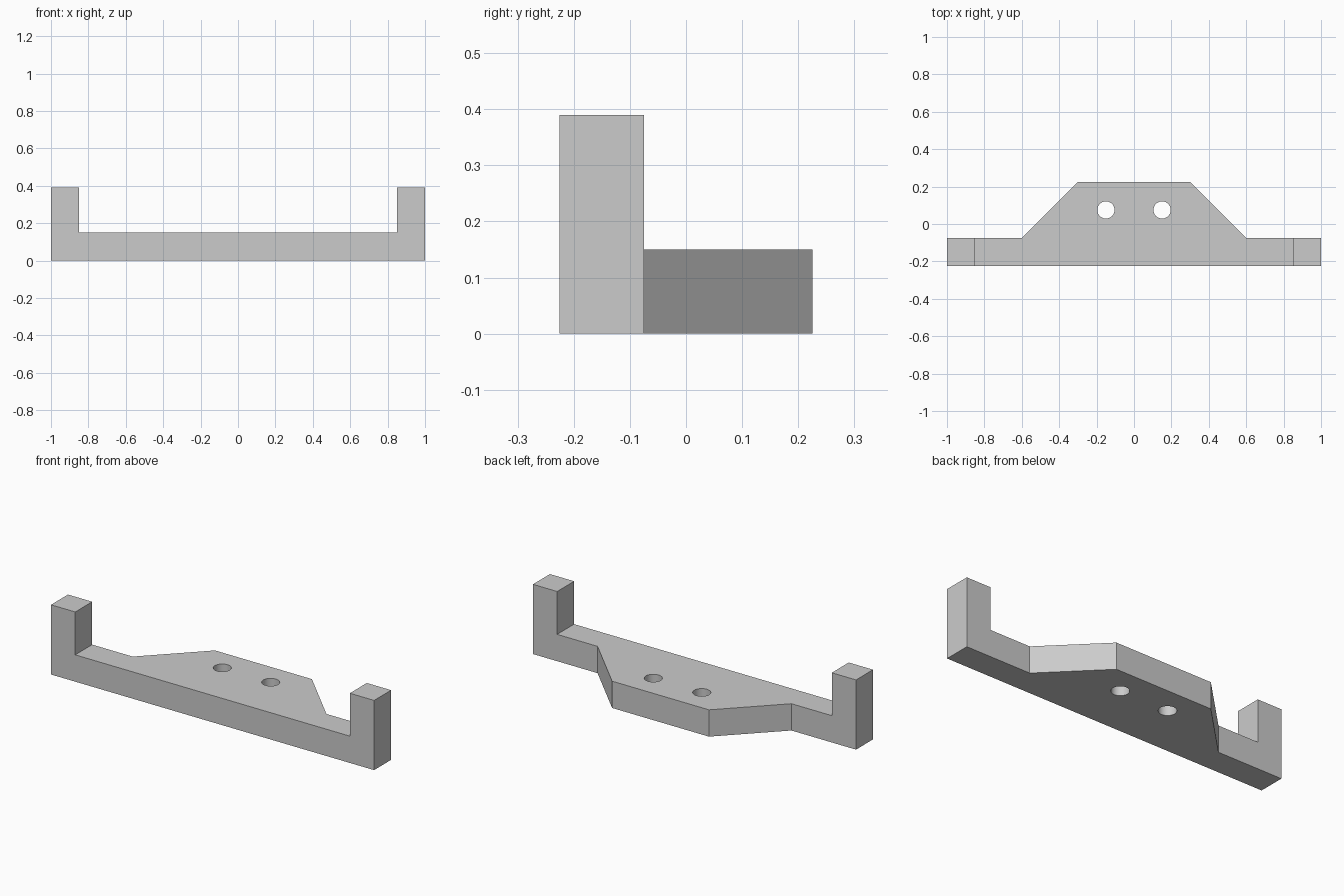
import bpy
import bmesh
from math import radians
from mathutils import Vector

default_cube = bpy.data.objects.get("Cube")
if default_cube:
    bpy.data.objects.remove(default_cube, do_unlink=True)

# Dimensions
HALF_LENGTH = 1.0
BAR = 0.15            # thickness of bar, plate and posts
FRONT, BACK = -0.225, 0.225
BAR_BACK = FRONT + BAR
POST_TOP = 0.39
HOLE_X, HOLE_Y, HOLE_RADIUS = 0.15, 0.075, 0.046

grey = bpy.data.materials.new("light grey")
grey.use_nodes = True
colour = (0.6, 0.6, 0.6, 1)
grey.diffuse_color = colour
grey.node_tree.nodes["Principled BSDF"].inputs["Base Color"].default_value = colour


def make_object(name, bm):
    bmesh.ops.recalc_face_normals(bm, faces=bm.faces)
    mesh = bpy.data.meshes.new(name)
    bm.to_mesh(mesh)
    bm.free()
    mesh.materials.append(grey)
    obj = bpy.data.objects.new(name, mesh)
    bpy.context.collection.objects.link(obj)
    return obj


def prism(name, half_outline, offset):
    """Mirror half an outline in x and sweep it along offset."""
    outline = half_outline + [Vector((-p.x, p.y, p.z)) for p in reversed(half_outline)]
    bm = bmesh.new()
    start = [bm.verts.new(p) for p in outline]
    end = [bm.verts.new(p + Vector(offset)) for p in outline]
    bm.faces.new(start)
    bm.faces.new(end)
    for i in range(len(outline)):
        j = (i + 1) % len(outline)
        bm.faces.new((start[i], start[j], end[j], end[i]))
    return make_object(name, bm)


def combine(target, tool, operation):
    mod = target.modifiers.new(operation.lower(), "BOOLEAN")
    mod.operation = operation
    mod.solver = "EXACT"
    mod.object = tool
    bpy.context.view_layer.objects.active = target
    bpy.ops.object.modifier_apply(modifier=mod.name)
    bpy.data.objects.remove(tool, do_unlink=True)


# Front bar with an upright post at each end
inner = HALF_LENGTH - BAR
bar_profile = [(HALF_LENGTH, 0), (HALF_LENGTH, POST_TOP), (inner, POST_TOP), (inner, BAR)]
bracket = prism("bracket", [Vector((x, FRONT, z)) for x, z in bar_profile], (0, BAR, 0))

# Tapered mounting plate, overlapping into the bar
plate_plan = [(0.6, FRONT + BAR / 2), (0.6, BAR_BACK), (0.3, BACK)]
plate = prism("mounting_plate", [Vector((x, y, 0)) for x, y in plate_plan], (0, 0, BAR))
combine(bracket, plate, "UNION")

# Merge the flat faces left by the join
bm = bmesh.new()
bm.from_mesh(bracket.data)
bmesh.ops.remove_doubles(bm, verts=bm.verts, dist=0.0001)
bmesh.ops.dissolve_limit(bm, angle_limit=radians(1), verts=bm.verts, edges=bm.edges)
bm.to_mesh(bracket.data)
bm.free()

# Two screw holes through the plate
for side in (-1, 1):
    bm = bmesh.new()
    bmesh.ops.create_cone(bm, cap_ends=True, segments=40, radius1=HOLE_RADIUS,
                          radius2=HOLE_RADIUS, depth=BAR * 2)
    bmesh.ops.translate(bm, verts=bm.verts, vec=(side * HOLE_X, HOLE_Y, BAR / 2))
    cutter = make_object("hole_cutter", bm)
    cutter.hide_render = True
    combine(bracket, cutter, "DIFFERENCE")

# Smooth hole walls, sharp edges elsewhere
bpy.ops.object.select_all(action="DESELECT")
bracket.select_set(True)
bpy.context.view_layer.objects.active = bracket
bpy.ops.object.shade_smooth_by_angle(angle=radians(30))
